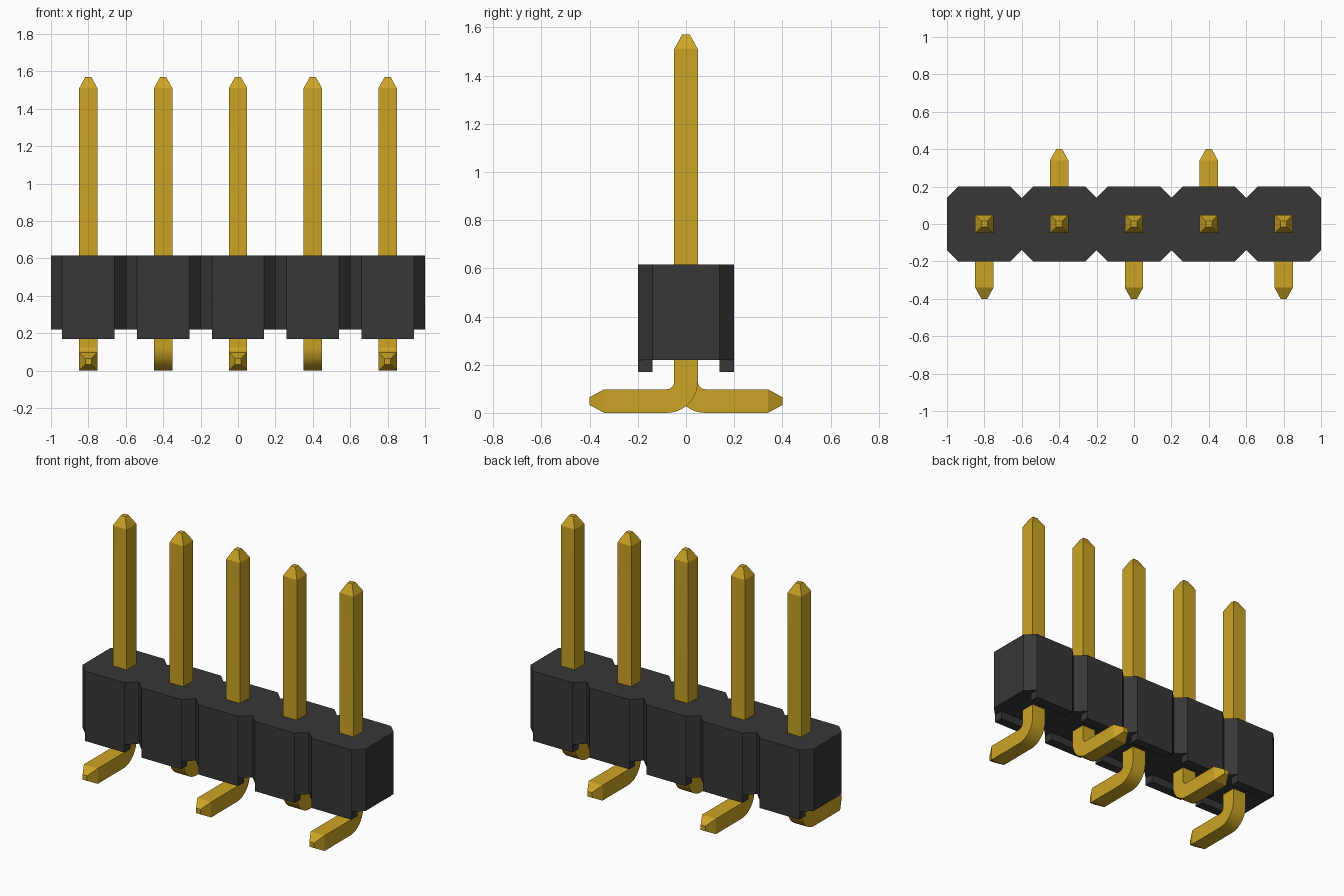
import bpy, bmesh, math
from mathutils import Vector

if "Cube" in bpy.data.objects:
    bpy.data.objects.remove(bpy.data.objects["Cube"])

PITCH, COUNT = 0.4, 5
XS = [(i - (COUNT - 1) / 2) * PITCH for i in range(COUNT)]
HALF = 0.049      # half thickness of a pin
TIP = 0.016       # half width of the blunt pin tip
TAPER = 0.06      # length of the tapered tip
DEPTH, CHAMFER = 0.2, 0.06
Z0, Z1, FOOT_Z = 0.22, 0.615, 0.17


def material(name, rgb):
    m = bpy.data.materials.new(name)
    m.use_nodes = True
    m.diffuse_color = (*rgb, 1)
    bsdf = m.node_tree.nodes["Principled BSDF"]
    bsdf.inputs["Base Color"].default_value = (*rgb, 1)
    return m


gold = material("gold", (0.60, 0.37, 0.018))
black = material("black plastic", (0.038, 0.038, 0.039))


def finish(bm, name, mat, location=(0, 0, 0), smooth=False):
    bmesh.ops.recalc_face_normals(bm, faces=bm.faces)
    me = bpy.data.meshes.new(name)
    bm.to_mesh(me)
    bm.free()
    me.materials.append(mat)
    ob = bpy.data.objects.new(name, me)
    ob.location = location
    bpy.context.collection.objects.link(ob)
    if smooth:
        bpy.ops.object.select_all(action='DESELECT')
        ob.select_set(True)
        bpy.context.view_layer.objects.active = ob
        bpy.ops.object.shade_smooth_by_angle(angle=math.radians(25))
    return ob


def prism(bm, outline, z0, z1):
    """Extrude an xy outline from z0 to z1."""
    face = bm.faces.new([bm.verts.new((x, y, z0)) for x, y in outline])
    ext = bmesh.ops.extrude_face_region(bm, geom=[face])["geom"]
    top = [g for g in ext if isinstance(g, bmesh.types.BMVert)]
    bmesh.ops.translate(bm, verts=top, vec=(0, 0, z1 - z0))


# Housing: scalloped strip with a V notch between neighbouring pins
front = [(-1, -DEPTH + CHAMFER)]
for x in XS:
    inner = PITCH / 2 - CHAMFER
    front += [(x - inner, -DEPTH), (x + inner, -DEPTH),
              (x + PITCH / 2, -DEPTH + CHAMFER)]
back = [(-x, -y) for x, y in front]
bm = bmesh.new()
prism(bm, front + back, Z0, Z1)
finish(bm, "housing", black)

# Standoff feet under the front and back edge of each segment
for side, label in ((-1, "front"), (1, "back")):
    for i, x in enumerate(XS):
        w = PITCH / 2 - CHAMFER
        ya, yb = sorted((side * DEPTH, side * (DEPTH - CHAMFER)))
        bm = bmesh.new()
        prism(bm, [(x - w, ya), (x + w, ya), (x + w, yb), (x - w, yb)],
              FOOT_Z, Z0)
        finish(bm, f"{label}_foot_{i + 1}", black)


def pin(name, x, side):
    """Square wire: straight post, rounded bend, flat leg toward side."""
    cy, cz, r, steps = 0.08, 0.13, 0.08, 10
    # Each station: (y, z), cross direction in the yz plane, half width
    stations = [((0, 1.57), 0, TIP), ((0, 1.57 - TAPER), 0, HALF)]
    for k in range(steps + 1):
        a = math.pi / 2 * k / steps
        stations.append(((cy - r * math.cos(a), cz - r * math.sin(a)), a, HALF))
    stations += [((0.4 - TAPER, 0.05), math.pi / 2, HALF),
                 ((0.4, 0.05), math.pi / 2, TIP)]
    bm = bmesh.new()
    rings = []
    for (y, z), a, h in stations:
        n = Vector((0, math.cos(a) * side, math.sin(a))) * h
        # keep the leg resting on the ground plane
        c = Vector((0, y * side, z - (0.05 - HALF) * math.sin(a)))
        u = Vector((h, 0, 0))
        rings.append([bm.verts.new(c + p) for p in
                      (n + u, n - u, -n - u, -n + u)])
    for r0, r1 in zip(rings, rings[1:]):
        for j in range(4):
            k = (j + 1) % 4
            bm.faces.new((r0[j], r0[k], r1[k], r1[j]))
    bm.faces.new(rings[0])
    bm.faces.new(rings[-1])
    finish(bm, name, gold, (x, 0, 0), smooth=True)


# Pins, with legs alternating front and back
for i, x in enumerate(XS):
    pin(f"pin_{i + 1}", x, -1 if i % 2 == 0 else 1)
